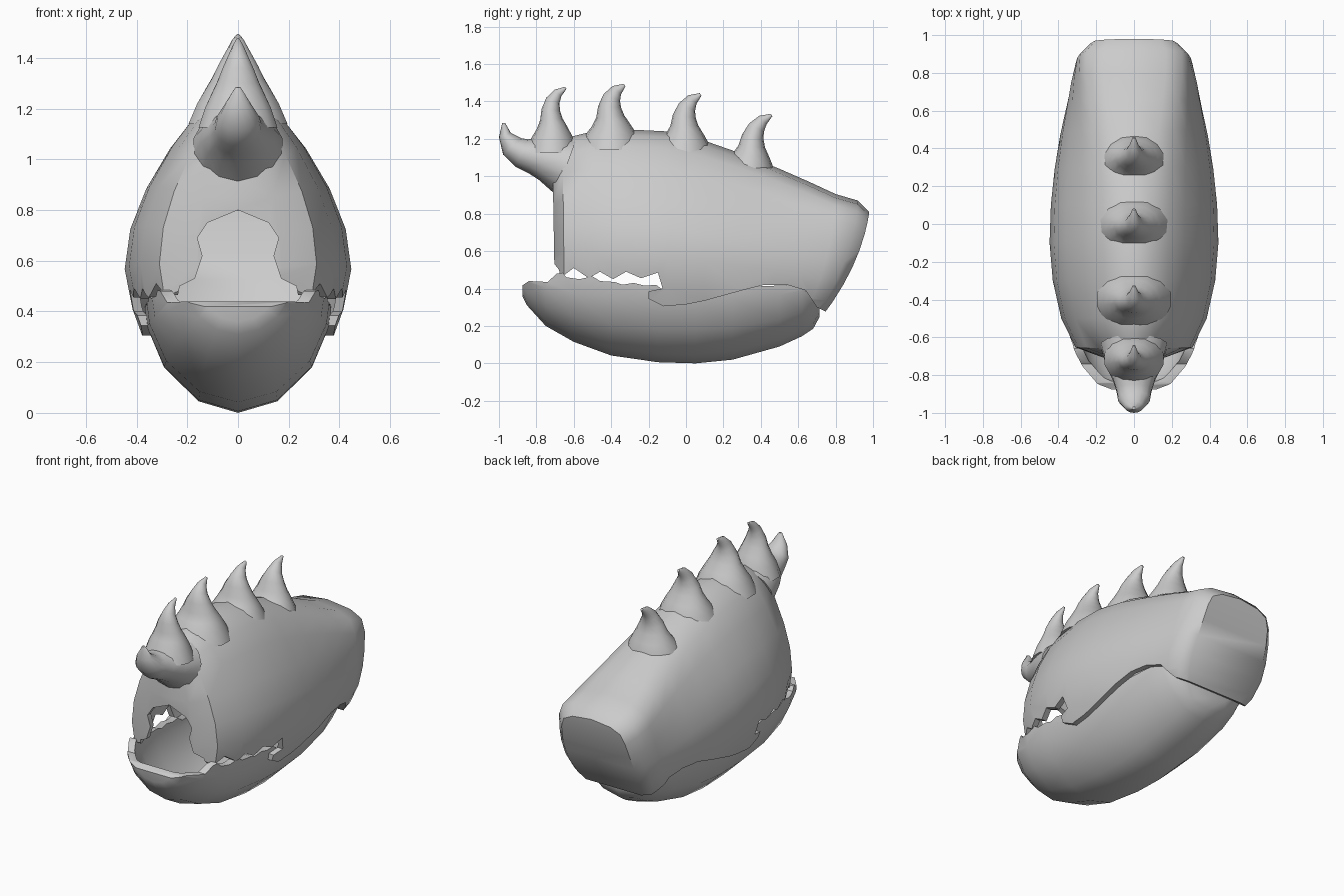
import bpy, bmesh, math
from mathutils import Vector

if "Cube" in bpy.data.objects:
    bpy.data.objects.remove(bpy.data.objects["Cube"])


def finish(bm, name):
    bmesh.ops.recalc_face_normals(bm, faces=bm.faces[:])
    side = max(bm.faces, key=lambda f: f.calc_center_median().x)
    if side.normal.x < 0:
        bmesh.ops.reverse_faces(bm, faces=bm.faces[:])
    me = bpy.data.meshes.new(name)
    bm.to_mesh(me)
    bm.free()
    ob = bpy.data.objects.new(name, me)
    bpy.context.collection.objects.link(ob)
    return ob


def activate(ob):
    bpy.ops.object.select_all(action='DESELECT')
    ob.select_set(True)
    bpy.context.view_layer.objects.active = ob


def loft(rows, name, closed=False):
    """Skin cross-sections; open sections get ends capped left to right."""
    bm = bmesh.new()
    vs = [[bm.verts.new(p) for p in r] for r in rows]
    n = len(rows[0])
    for a, b in zip(vs, vs[1:]):
        for i in range(n if closed else n - 1):
            j = (i + 1) % n
            bm.faces.new((a[i], a[j], b[j], b[i]))
    for r in (vs[0], vs[-1]):
        if closed:
            bm.faces.new(r)
        else:
            m = n // 2
            for i in range(m - 1):
                bm.faces.new((r[i], r[i + 1], r[n - 2 - i], r[n - 1 - i]))
            bm.faces.new((r[m - 1], r[m], r[m + 1]))
    return finish(bm, name)


def prism(pts, place, lo, hi, name):
    bm = bmesh.new()
    a = [bm.verts.new(place(u, v, lo)) for u, v in pts]
    b = [bm.verts.new(place(u, v, hi)) for u, v in pts]
    bm.faces.new(a)
    bm.faces.new(b[::-1])
    for i in range(len(a)):
        j = (i + 1) % len(a)
        bm.faces.new((a[i], b[i], b[j], a[j]))
    ob = finish(bm, name)
    ob.hide_render = True
    return ob


def hollow(ob, thickness, cutters):
    activate(ob)
    m = ob.modifiers.new("wall", 'SOLIDIFY')
    m.thickness, m.offset = thickness, -1
    bpy.ops.object.modifier_apply(modifier=m.name)
    for c in cutters:
        m = ob.modifiers.new("cut", 'BOOLEAN')
        m.operation, m.object, m.solver = 'DIFFERENCE', c, 'EXACT'
        bpy.ops.object.modifier_apply(modifier=m.name)
        bpy.data.objects.remove(c)
    activate(ob)
    bpy.ops.object.shade_smooth_by_angle(angle=math.radians(40))


def side_place(y, z, x):
    return (x, y, z)


def front_place(x, z, y):
    return (x, y, z)


# Upper shell: keel-shaped sections blending to a boxy rear
H = [0, .16, .32, .48, .64, .8, .91, .97, 1]
KEEL = [.8, .93, 1, .95, .81, .6, .41, .22, 0]
BOXY = [.72, .92, 1, 1, .97, .92, .82, .55, 0]
# top y, top z, bottom y, bottom z, half width, boxiness
upper = [(-.715, 1.16, -.70, .30, .17, 0), (-.66, 1.2, -.65, .3, .31, 0),
         (-.5, 1.24, -.5, .28, .385, 0), (-.3, 1.25, -.3, .26, .43, 0),
         (-.1, 1.24, -.1, .25, .447, 0), (.1, 1.19, .1, .24, .44, .05),
         (.3, 1.12, .28, .24, .42, .15), (.5, 1.04, .44, .24, .39, .35),
         (.66, .97, .55, .24, .36, .6), (.8, .905, .63, .24, .335, .85),
         (.92, .87, .69, .235, .31, 1), (.98, .81, .72, .24, .25, 1)]
rows = []
for yt, zt, yb, zb, w, k in upper:
    half = []
    for h, a, b in zip(H, KEEL, BOXY):
        y = yb + (yt - yb) * h + k * .18 * h * (1 - h)
        half.append((w * (a + (b - a) * k), y, zb + (zt - zb) * h))
    rows.append(half + [(-x, y, z) for x, y, z in half[-2::-1]])
shell = loft(rows, "upper_shell")

lip = [(-1.2, .50), (-.72, .53), (-.66, .465), (-.6, .51), (-.52, .455), (-.46, .49),
       (-.39, .45), (-.32, .49), (-.24, .455), (-.15, .485), (-.125, .40), (-.2, .385),
       (-.2, .345), (-.12, .305), (0, .315), (.1, .335), (.3, .39), (.42, .42),
       (.54, .42), (.64, .39), (.7, .3), (.76, .27), (1.2, .26), (1.2, -.3), (-1.2, -.3)]
arch = [(.12, .75), (.16, .69), (.14, .62), (.17, .53), (.23, .5), (.25, .4)]
arch = [(0, .8)] + arch + [(-x, z) for x, z in arch[::-1]]
hollow(shell, .035, [prism(lip, side_place, -1, 1, "lip_cutter"),
                     prism(arch, front_place, -1.2, -.5, "mouth_cutter")])

# Lower jaw: open bowl with an uneven toothed rim
JH = [0, .1, .38, .7, 1]
JW = [0, .41, .77, .95, 1]
jaw = [(-.875, .36, .15), (-.85, .31, .20), (-.75, .2, .285), (-.6, .115, .345),
       (-.4, .042, .368), (-.15, .006, .378), (.05, 0, .378), (.25, .02, .37),
       (.5, .09, .345), (.62, .145, .32), (.68, .185, .3), (.715, .25, .27)]
rows = []
for y, zb, w in jaw:
    half = [(w * a, y, zb + (.5 - zb) * h * (.9 + .1 * h)) for h, a in zip(JH, JW)][::-1]
    rows.append(half + [(-x, py, z) for x, py, z in half[-2::-1]])
lower = loft(rows, "lower_jaw")
rim = [(-1.2, .42), (-.87, .42), (-.84, .44), (-.74, .435), (-.69, .48), (-.66, .485),
       (-.64, .46), (-.57, .45), (-.5, .465), (-.46, .44), (-.38, .435), (-.34, .42),
       (-.28, .43), (-.22, .415), (-.16, .42), (-.12, .39), (.1, .40), (.6, .42),
       (.7, .34), (1.2, .3), (1.2, .8), (-1.2, .8)]
hollow(lower, .045, [prism(rim, side_place, -1, 1, "rim_cutter")])


# Horns: elliptical rings along a curved path in the centre plane
def horn(path, name, sides=14):
    rows = []
    for i, (y, z, r, rx) in enumerate(path):
        p, q = path[max(i - 1, 0)], path[min(i + 1, len(path) - 1)]
        t = Vector((0, q[0] - p[0], q[1] - p[1])).normalized()
        n = Vector((0, t.z, -t.y))
        c = Vector((0, y, z))
        rows.append([c + n * r * math.cos(a) + Vector((rx * math.sin(a), 0, 0))
                     for a in (2 * math.pi * s / sides for s in range(sides))])
    ob = loft(rows, name, True)
    activate(ob)
    bpy.ops.object.shade_smooth_by_angle(angle=math.radians(60))


horn([(-.64, 1.05, .16, .18), (-.75, 1.09, .115, .15), (-.82, 1.11, .095, .115),
      (-.88, 1.125, .08, .095), (-.93, 1.16, .065, .085), (-.968, 1.22, .034, .05),
      (-.975, 1.285, .008, .01)], "nose_horn")

RINGS = [(0, -.08, .17, .2), (0, .0, .14, .165), (0, .05, .105, .135), (-.005, .1, .075, .105),
         (-.008, .15, .062, .08), (.003, .2, .048, .05), (.03, .24, .032, .027),
         (.072, .268, .008, .008)]
# base y, base z, backward lean, flare scale
for i, (y0, z0, lean, s) in enumerate([(-.715, 1.205, .0, .8), (-.4, 1.22, .0, 1),
                                       (-.01, 1.17, .06, 1), (.34, 1.06, .17, .95)]):
    horn([(y0 + dy + lean * dz, z0 + dz, ry * s, rx * s) for dy, dz, ry, rx in RINGS],
         f"back_spike_{i + 1}")
